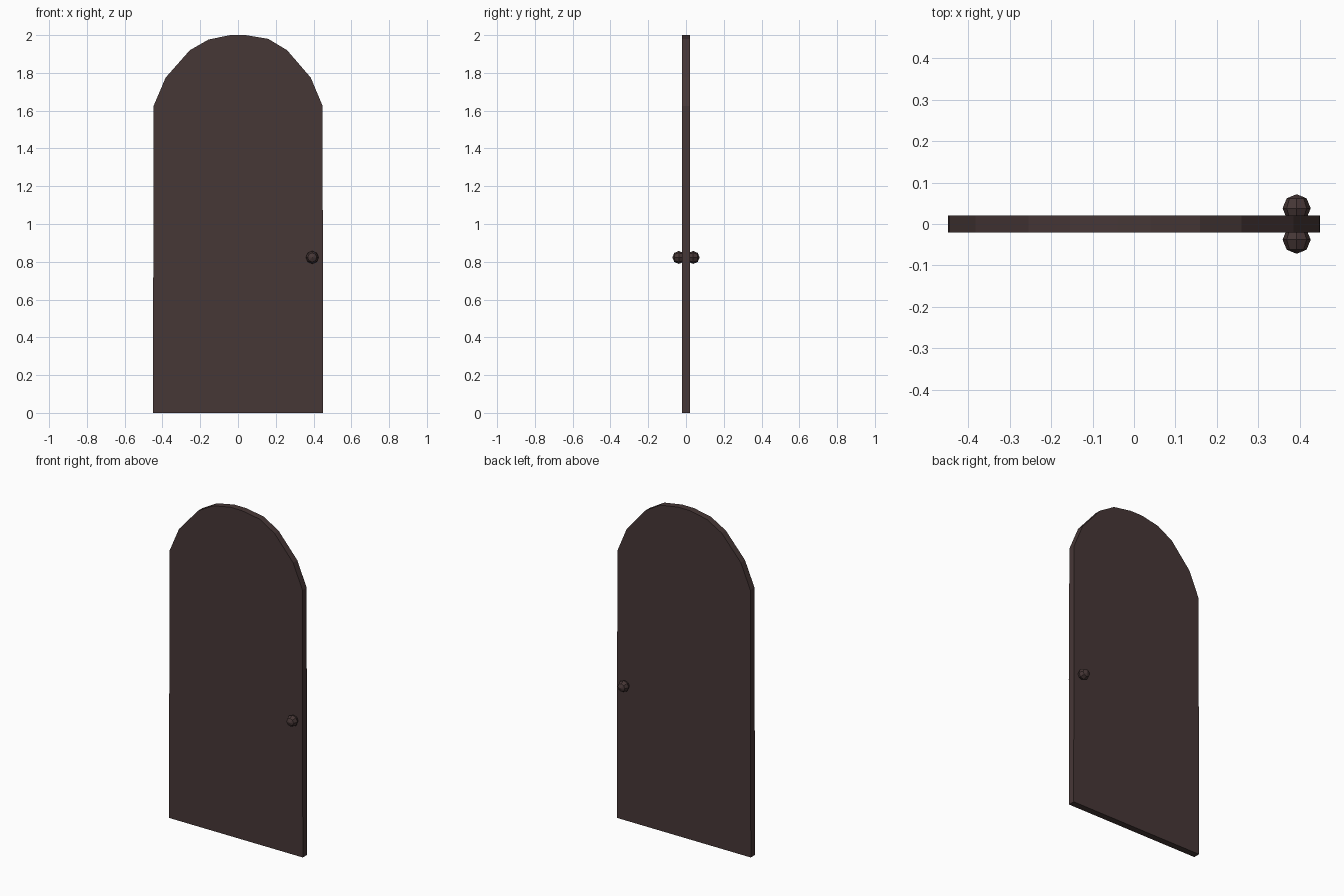
import bpy, bmesh, math
from mathutils import Matrix

if "Cube" in bpy.data.objects:
    bpy.data.objects.remove(bpy.data.objects["Cube"])

wood = bpy.data.materials.new("dark_brown_wood")
wood.diffuse_color = (0.062, 0.038, 0.037, 1)
wood.use_nodes = True
wood.node_tree.nodes["Principled BSDF"].inputs["Base Color"].default_value = wood.diffuse_color


def make_object(name, bm):
    bmesh.ops.recalc_face_normals(bm, faces=bm.faces[:])
    mesh = bpy.data.meshes.new(name)
    bm.to_mesh(mesh)
    bm.free()
    mesh.materials.append(wood)
    obj = bpy.data.objects.new(name, mesh)
    bpy.context.collection.objects.link(obj)
    return obj


# Arched door panel: front outline extruded through its thickness
HALF = 0.02
outline = [(-0.45, 0), (0.45, 0), (0.448, 1.625), (0.385, 1.775), (0.26, 1.92),
           (0.16, 1.98), (0.04, 2.0), (-0.04, 2.0), (-0.155, 1.977),
           (-0.255, 1.92), (-0.383, 1.775), (-0.447, 1.625)]
bm = bmesh.new()
face = bm.faces.new([bm.verts.new((x, -HALF, z)) for x, z in outline])
ext = bmesh.ops.extrude_face_region(bm, geom=[face])
bmesh.ops.translate(bm, vec=(0, 2 * HALF, 0),
                    verts=[g for g in ext["geom"] if isinstance(g, bmesh.types.BMVert)])
make_object("door_panel", bm)

# Low-poly round knobs on both sides, poles pointing out of the door
for name, side in (("front_knob", -1), ("back_knob", 1)):
    bm = bmesh.new()
    bmesh.ops.create_uvsphere(bm, u_segments=8, v_segments=4, radius=0.034,
                              matrix=Matrix.Rotation(math.pi / 2, 4, "X"))
    knob = make_object(name, bm)
    knob.location = (0.393, side * 0.038, 0.823)
